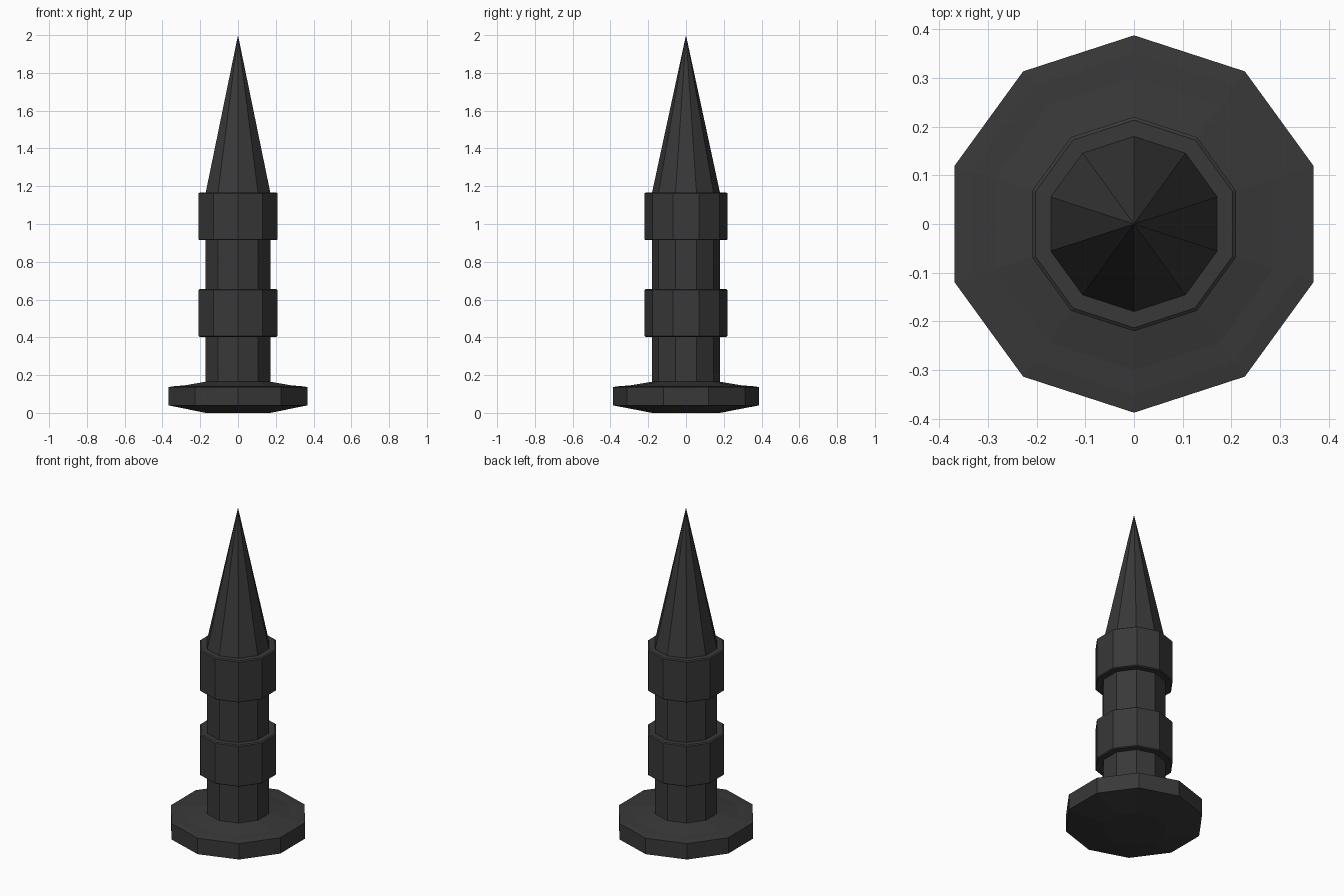
import bpy, bmesh, math

if "Cube" in bpy.data.objects:
    bpy.data.objects.remove(bpy.data.objects["Cube"])

SIDES = 10

mat = bpy.data.materials.new("dark grey metal")
mat.diffuse_color = (0.04, 0.04, 0.04, 1)
mat.use_nodes = True
mat.node_tree.nodes["Principled BSDF"].inputs["Base Color"].default_value = mat.diffuse_color


def lathe(name, profile):
    """Ten-sided flat-faced turning of a (radius, z) profile; radius 0 is a point."""
    bm = bmesh.new()
    rings = []
    for r, z in profile:
        if r == 0:
            rings.append([bm.verts.new((0, 0, z))] * SIDES)
        else:
            rings.append([bm.verts.new((r * math.sin(2 * math.pi * i / SIDES),
                                        r * math.cos(2 * math.pi * i / SIDES), z))
                          for i in range(SIDES)])
    for low, high in zip(rings, rings[1:]):
        for i in range(SIDES):
            j = (i + 1) % SIDES
            bm.faces.new(list(dict.fromkeys((low[i], low[j], high[j], high[i]))))
    for ring in (rings[0], rings[-1]):
        if len(set(ring)) > 1:
            bm.faces.new(ring)
    bmesh.ops.recalc_face_normals(bm, faces=bm.faces)
    mesh = bpy.data.meshes.new(name)
    bm.to_mesh(mesh)
    bm.free()
    mesh.materials.append(mat)
    obj = bpy.data.objects.new(name, mesh)
    bpy.context.collection.objects.link(obj)
    return obj


# Wide foot flange, tapered underneath and gently domed on top
lathe("base_flange", [(0.18, 0), (0.387, 0.04), (0.387, 0.137), (0.35, 0.142),
                      (0.30, 0.145), (0.18, 0.165)])

# Shaft with its pointed tip
lathe("shaft_and_spike", [(0.18, 0.16), (0.18, 1.165), (0, 2.0)])

# Two collars with slightly eased rims
for name, z0, z1 in (("lower_collar", 0.402, 0.655), ("upper_collar", 0.914, 1.167)):
    lathe(name, [(0.17, z0), (0.213, z0), (0.22, z0 + 0.005),
                 (0.22, z1 - 0.005), (0.213, z1), (0.17, z1)])
